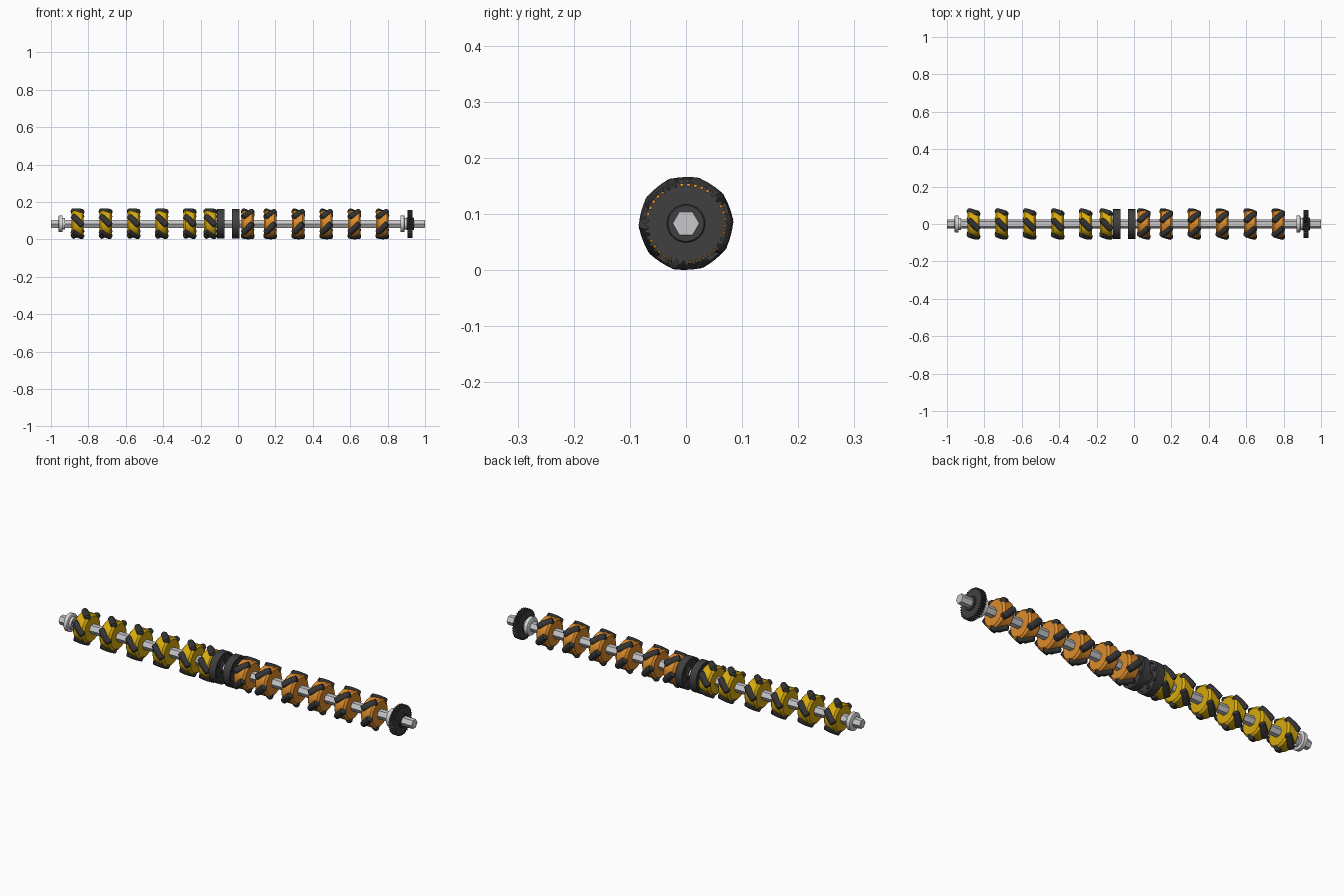
import bpy, bmesh, math
from mathutils import Matrix, Vector

cube = bpy.data.objects.get("Cube")
if cube:
    bpy.data.objects.remove(cube)

AXIS_Z = 0.083
ROLLERS = 5


def material(name, r, g, b):
    m = bpy.data.materials.new(name)
    m.use_nodes = True
    m.diffuse_color = (r, g, b, 1)
    m.node_tree.nodes["Principled BSDF"].inputs["Base Color"].default_value = (r, g, b, 1)
    return m


yellow = material("yellow plastic", 0.68, 0.40, 0.004)
orange = material("orange plastic", 0.72, 0.26, 0.025)
rubber = material("dark rubber", 0.035, 0.035, 0.037)
dark = material("dark grey", 0.05, 0.05, 0.05)
steel = material("shaft grey", 0.58, 0.58, 0.60)
silver = material("bearing silver", 0.68, 0.68, 0.68)


def lathe(bm, profile, sides, matrix=Matrix(), mat=0, radius=None):
    """Revolve (x, r) points about x; radius(i, r) may vary r around the ring."""
    rings = []
    for x, r in profile:
        ring = []
        for i in range(sides):
            a = math.tau * i / sides
            rr = radius(i, r) if radius else r
            ring.append(bm.verts.new(matrix @ Vector((x, rr * math.cos(a), rr * math.sin(a)))))
        rings.append(ring)
    faces = [bm.faces.new(rings[0][::-1]), bm.faces.new(rings[-1])]
    for p, q in zip(rings, rings[1:]):
        for i in range(sides):
            j = (i + 1) % sides
            faces.append(bm.faces.new((p[i], p[j], q[j], q[i])))
    for f in faces:
        f.material_index = mat


def finish(bm, name, mats, smooth=True):
    bmesh.ops.recalc_face_normals(bm, faces=bm.faces)
    mesh = bpy.data.meshes.new(name)
    bm.to_mesh(mesh)
    bm.free()
    for m in mats:
        mesh.materials.append(m)
    ob = bpy.data.objects.new(name, mesh)
    bpy.context.collection.objects.link(ob)
    ob.location.z = AXIS_Z
    if smooth:
        bpy.ops.object.select_all(action="DESELECT")
        ob.select_set(True)
        bpy.context.view_layer.objects.active = ob
        bpy.ops.object.shade_smooth_by_angle(angle=math.radians(35))
    return ob


def turned(name, x, profile, mat, sides=40):
    bm = bmesh.new()
    lathe(bm, profile, sides)
    ob = finish(bm, name, [mat])
    ob.location.x = x
    return ob


def wheel(name, mat, hand, phase):
    bm = bmesh.new()
    # Hub with chamfered rims
    lathe(bm, [(-0.033, 0.062), (-0.024, 0.072), (0.024, 0.072), (0.033, 0.062)], 30)
    # Slanted, slightly barrelled rollers set round the hub
    centre, bulge, half = 0.065, 0.018, 0.037
    barrel = [(-half - 0.003, 0.008)]
    for k in range(7):
        t = half * (k / 3 - 1)
        drop = math.hypot(centre, t * math.sin(math.pi / 4)) - centre
        barrel.append((t, bulge - 0.6 * drop))
    barrel.append((half + 0.003, 0.008))
    for i in range(ROLLERS):
        place = (Matrix.Rotation(math.radians(phase) + math.tau * i / ROLLERS, 4, "X")
                 @ Matrix.Translation((0, 0, centre))
                 @ Matrix.Rotation(hand * math.pi / 4, 4, "Z"))
        lathe(bm, barrel, 14, place, 1)
    return finish(bm, name, [mat, rubber])


# Hexagonal shaft
bm = bmesh.new()
lathe(bm, [(-1, 0.0235), (-0.998, 0.0245), (0.998, 0.0245), (1, 0.0235)], 6)
finish(bm, "hex_shaft", [steel], smooth=False)

# Slanted-roller wheels, opposite hands on the two halves
rows = (("right_wheel", yellow, -1, 3, (-0.858, -0.708, -0.558, -0.408, -0.258, -0.148)),
        ("left_wheel", orange, 1, 39, (0.052, 0.172, 0.322, 0.472, 0.622, 0.772)))
for name, mat, hand, phase, places in rows:
    first = wheel(name, mat, hand, phase)
    first.location.x = places[0]
    for x in places[1:]:
        copy = first.copy()
        bpy.context.collection.objects.link(copy)
        copy.location.x = x

# Central discs: rim, recessed web, hub and a circle of bosses
for name, x in (("right_centre_disc", -0.092), ("left_centre_disc", -0.012)):
    bm = bmesh.new()
    lathe(bm, [(-0.019, 0.03), (-0.010, 0.03), (-0.010, 0.066), (-0.019, 0.068),
               (-0.019, 0.079), (0.019, 0.079), (0.019, 0.068), (0.010, 0.066),
               (0.010, 0.03), (0.019, 0.03)], 48)
    for i in range(6):
        spin = Matrix.Rotation(math.tau * i / 6, 4, "X") @ Matrix.Translation((0, 0, 0.049))
        lathe(bm, [(-0.017, 0.009), (0.017, 0.009)], 14, spin)
    finish(bm, name, [dark]).location.x = x

# Flanged bearings near the ends
flange = [(-0.012, 0.042), (-0.010, 0.045), (0.008, 0.045), (0.010, 0.042),
          (0.010, 0.031), (0.022, 0.031)]
turned("right_bearing", -0.947, flange, silver)
turned("left_bearing", 0.88, flange, silver)

# Spur gear with a raised hub
TEETH = 36
bm = bmesh.new()
lathe(bm, [(-0.014, 0.075), (0.014, 0.075)], TEETH * 4,
      radius=lambda i, r: r if i % 4 < 2 else r - 0.008)
lathe(bm, [(-0.019, 0.034), (0.019, 0.034), (0.021, 0.032)], 32)
finish(bm, "end_gear", [dark]).location.x = 0.919
